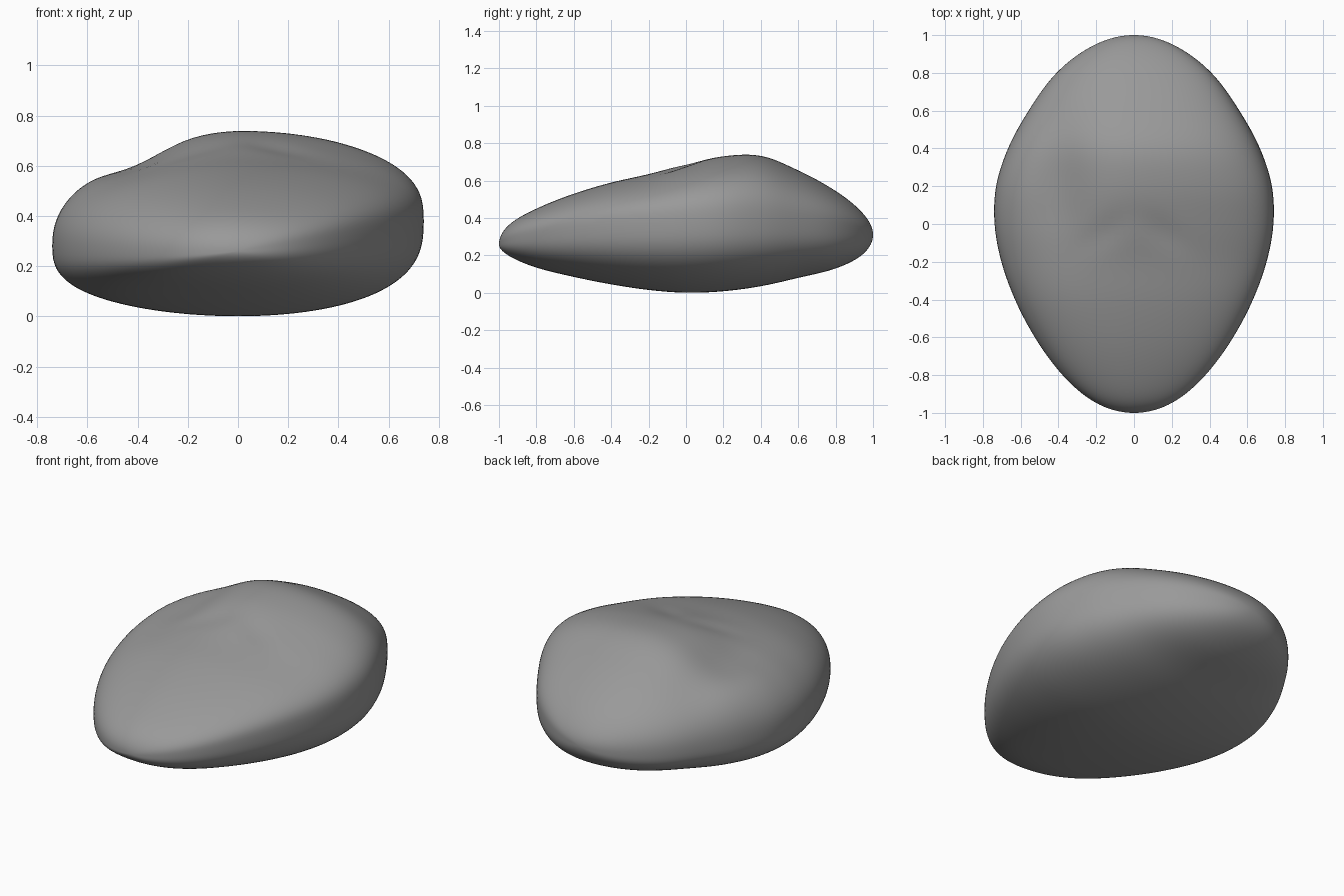
import bpy, bmesh
from math import acos, cos, sin, pi, exp

if "Cube" in bpy.data.objects:
    bpy.data.objects.remove(bpy.data.objects["Cube"])

# Stations along y: half width, crown height, underside height
Y = [-1, -.95, -.8, -.6, -.4, -.2, 0, .2, .4, .6, .8, .95, 1]
W = [0, .195, .378, .525, .63, .702, .738, .73, .667, .558, .41, .205, 0]
TOP = [.26, .36, .45, .53, .59, .635, .688, .731, .734, .655, .545, .42, .31]
BOT = [.26, .20, .135, .085, .045, .015, 0, .008, .035, .08, .13, .21, .31]
S = [acos(-y) for y in Y]


def spline(vals, s):
    """Smooth interpolation of a station list at angle s."""
    n = len(S)
    i = max(k for k in range(n - 1) if S[k] <= s + 1e-9)
    def slope(k):
        a, b = max(k - 1, 0), min(k + 1, n - 1)
        return (vals[b] - vals[a]) / (S[b] - S[a])
    h = S[i + 1] - S[i]
    t = (s - S[i]) / h
    return ((2*t**3 - 3*t**2 + 1) * vals[i] + (t**3 - 2*t**2 + t) * h * slope(i)
            + (3*t**2 - 2*t**3) * vals[i + 1] + (t**3 - t**2) * h * slope(i + 1))


def surface_point(s, th):
    y, w = -cos(s), spline(W, s)
    u, upper = cos(th), sin(th) >= 0
    x = w * u
    # tilted rim: lower on the left, higher on the right
    base = .285 + .025 * y + .045 * sin(s) ** 2
    rim = base + .05 * u * sin(s)
    shoulder = exp(-((y - .2) / .35) ** 2)
    if not upper:
        a, b, end = 2.0, 2.8, spline(BOT, s)
    else:
        end = spline(TOP, s)
        a, b = (2.1, 2.8) if u > 0 else (1.8 - .25 * shoulder, 2.35)
    z = rim + (end - rim) * max(0, 1 - abs(u) ** a) ** (1 / b)
    if upper:
        # hollow on the left flank, shallow chevron crease at the crown
        z -= .055 * exp(-((x + .4) / .15) ** 2 - ((y - .2) / .33) ** 2)
        z -= .015 * exp(-((abs(x) - .16) / .11) ** 2
                        - ((y - .05 + .6 * abs(x)) / .06) ** 2)
    return x, y, z


# Pebble body lofted from front tip to back tip
N, M = 96, 120
bm = bmesh.new()
rings = [[bm.verts.new(surface_point(pi * i / N, 2 * pi * j / M)) for j in range(M)]
         for i in range(1, N)]
front = bm.verts.new((0, -1, .26))
back = bm.verts.new((0, 1, .31))
for j in range(M):
    k = (j + 1) % M
    for a, b in zip(rings, rings[1:]):
        bm.faces.new((a[j], a[k], b[k], b[j]))
    bm.faces.new((front, rings[0][k], rings[0][j]))
    bm.faces.new((back, rings[-1][j], rings[-1][k]))
# soften the ridge line
for _ in range(4):
    bmesh.ops.smooth_vert(bm, verts=[v for r in rings[3:-3] for v in r], factor=.5,
                          use_axis_x=False, use_axis_y=False, use_axis_z=True)
bmesh.ops.recalc_face_normals(bm, faces=bm.faces)
for f in bm.faces:
    f.smooth = True
mesh = bpy.data.meshes.new("pebble")
bm.to_mesh(mesh)
bm.free()

# Dark stone colour
stone = bpy.data.materials.new("stone")
stone.diffuse_color = (.32, .32, .32, 1)
stone.use_nodes = True
stone.node_tree.nodes["Principled BSDF"].inputs["Base Color"].default_value = stone.diffuse_color
mesh.materials.append(stone)
bpy.context.collection.objects.link(bpy.data.objects.new("pebble", mesh))
